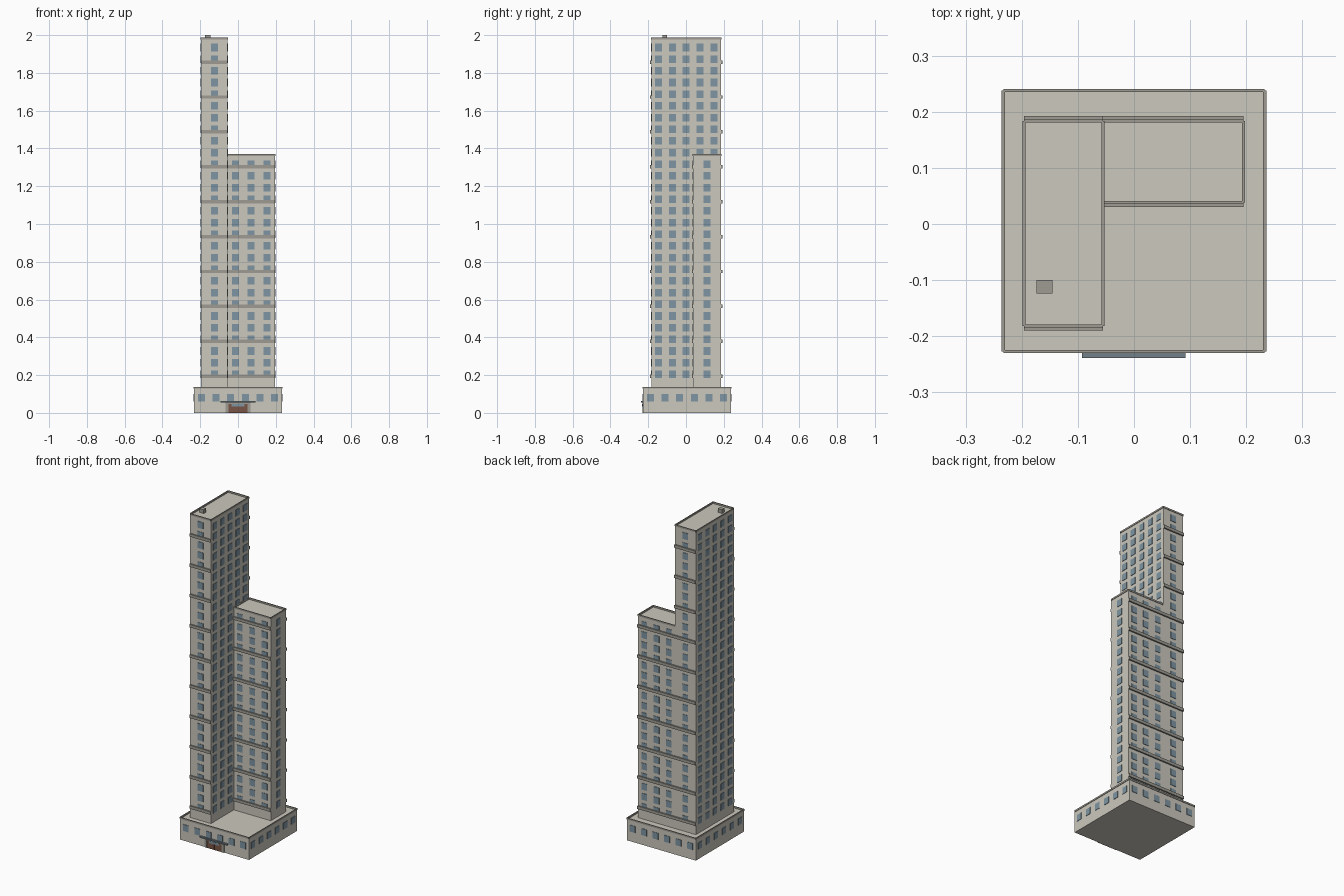
import bpy, bmesh
from mathutils import Matrix, Vector

if "Cube" in bpy.data.objects:
    bpy.data.objects.remove(bpy.data.objects["Cube"])


def material(name, rgb):
    m = bpy.data.materials.new(name)
    m.diffuse_color = (*rgb, 1)
    m.use_nodes = True
    m.node_tree.nodes["Principled BSDF"].inputs["Base Color"].default_value = m.diffuse_color
    return m


WALL = material("stone", (0.60, 0.58, 0.51))
TRIM = material("trim", (0.34, 0.33, 0.29))
GLASS = material("glass", (0.21, 0.30, 0.36))
STEEL = material("steel", (0.17, 0.22, 0.25))
WOOD = material("wood", (0.19, 0.09, 0.06))


def boxes(name, mat, items):
    """One object made of boxes, each (x0, x1, y0, y1, z0, z1)."""
    bm = bmesh.new()
    for x0, x1, y0, y1, z0, z1 in items:
        c = Vector((x0 + x1, y0 + y1, z0 + z1)) / 2
        bmesh.ops.create_cube(bm, size=1, matrix=Matrix.Translation(c)
                              @ Matrix.Diagonal((x1 - x0, y1 - y0, z1 - z0, 1)))
    me = bpy.data.meshes.new(name)
    bm.to_mesh(me)
    bm.free()
    me.materials.append(mat)
    ob = bpy.data.objects.new(name, me)
    bpy.context.collection.objects.link(ob)
    return ob


def coping(x0, x1, y0, y1, z, t=0.0027, h=0.01):
    """Four thin strips centred on the wall edges."""
    return ([(x0, x1, y - t, y + t, z, z + h) for y in (y0, y1)]
            + [(x - t, x + t, y0, y1, z, z + h) for x in (x0, x1)])


WIN_W, WIN_H, OUT = 0.037, 0.04, 0.0025


def windows(axis, wall, a, b, n, rows, skip=lambda u, z: False):
    """Grid of panes on a wall at a constant x or y, with n even bays."""
    out = []
    for z in rows:
        for i in range(n):
            u = a + (b - a) * (i + 0.5) / n
            if skip(u, z):
                continue
            across = (u - WIN_W / 2, u + WIN_W / 2)
            depth = (wall - OUT, wall + OUT)
            xy = depth + across if axis == "x" else across + depth
            out.append((*xy, z - WIN_H / 2, z + WIN_H / 2))
    return out


# Main dimensions
BX, BY0, BY1, BZ = 0.233, -0.227, 0.238, 0.128
AX0, AX1, AY0, AY1, AZ = -0.196, -0.055, -0.182, 0.184, 1.977
CX1, CY0, CZ = 0.195, 0.038, 1.361
rows_tall = [0.204 + 0.0618 * k for k in range(29)]
rows_low = rows_tall[:19]

# Podium
boxes("podium", WALL, [(-BX, BX, BY0, BY1, 0, BZ)])
boxes("podium_coping", TRIM, coping(-BX, BX, BY0, BY1, BZ))
pod = []
for y in (BY0, BY1):
    pod += windows("y", y, -BX, BX, 6, [0.08])
for x in (-BX, BX):
    pod += windows("x", x, BY0, BY1, 6, [0.08])
boxes("podium_windows", GLASS, pod)

# Tall wing
boxes("tall_wing", WALL, [(AX0, AX1, AY0, AY1, BZ, AZ)])
boxes("tall_wing_coping", TRIM, coping(AX0, AX1, AY0, AY1, AZ))
tall = windows("x", AX0, AY0, AY1, 5, rows_tall)
tall += windows("x", AX1, AY0, AY1, 5, rows_tall,
                lambda u, z: u > CY0 - 0.01 and z < CZ)
for y in (AY0, AY1):
    tall += windows("y", y, AX0, AX1, 1, rows_tall)
boxes("tall_wing_windows", GLASS, tall)

# Low wing
boxes("low_wing", WALL, [(AX1, CX1, CY0, AY1, BZ, CZ)])
boxes("low_wing_coping", TRIM, coping(AX1, CX1, CY0, AY1, CZ))
low = windows("x", CX1, CY0, AY1, 1, rows_low)
for y in (CY0, AY1):
    low += windows("y", y, AX1, CX1, 3, rows_low)
boxes("low_wing_windows", GLASS, low)

# Projecting bands every third floor, front and back
bands = []
for x0, x1, y0, n in ((AX0, AX1, AY0, 10), (AX1, CX1, CY0, 7)):
    for k in range(n):
        z = 0.194 + 0.1848 * k
        bands.append((x0, x1, y0 - 0.0075, y0, z - 0.009, z + 0.009))
        bands.append((x0, x1, AY1, AY1 + 0.0085, z - 0.009, z + 0.009))
boxes("floor_bands", TRIM, bands)

# Rooftop unit
boxes("rooftop_unit", TRIM, [(-0.174, -0.145, -0.124, -0.1, AZ, 2.0)])

# Entrance
boxes("entrance_frame", TRIM, [(-0.066, -0.05, BY0 - 0.004, BY0, 0, 0.055),
                               (0.05, 0.066, BY0 - 0.004, BY0, 0, 0.055),
                               (-0.05, 0.05, BY0 - 0.004, BY0, 0.047, 0.055)])
boxes("entrance_doors", WOOD, [(-0.05, -0.001, BY0 - 0.003, BY0, 0, 0.047),
                               (0.001, 0.05, BY0 - 0.003, BY0, 0, 0.047)])
boxes("door_glass", GLASS, [(-0.034, 0.034, BY0 - 0.005, BY0, 0.034, 0.047)])
boxes("entrance_canopy", STEEL, [(-0.093, 0.092, -0.239, BY0, 0.054, 0.062)])
